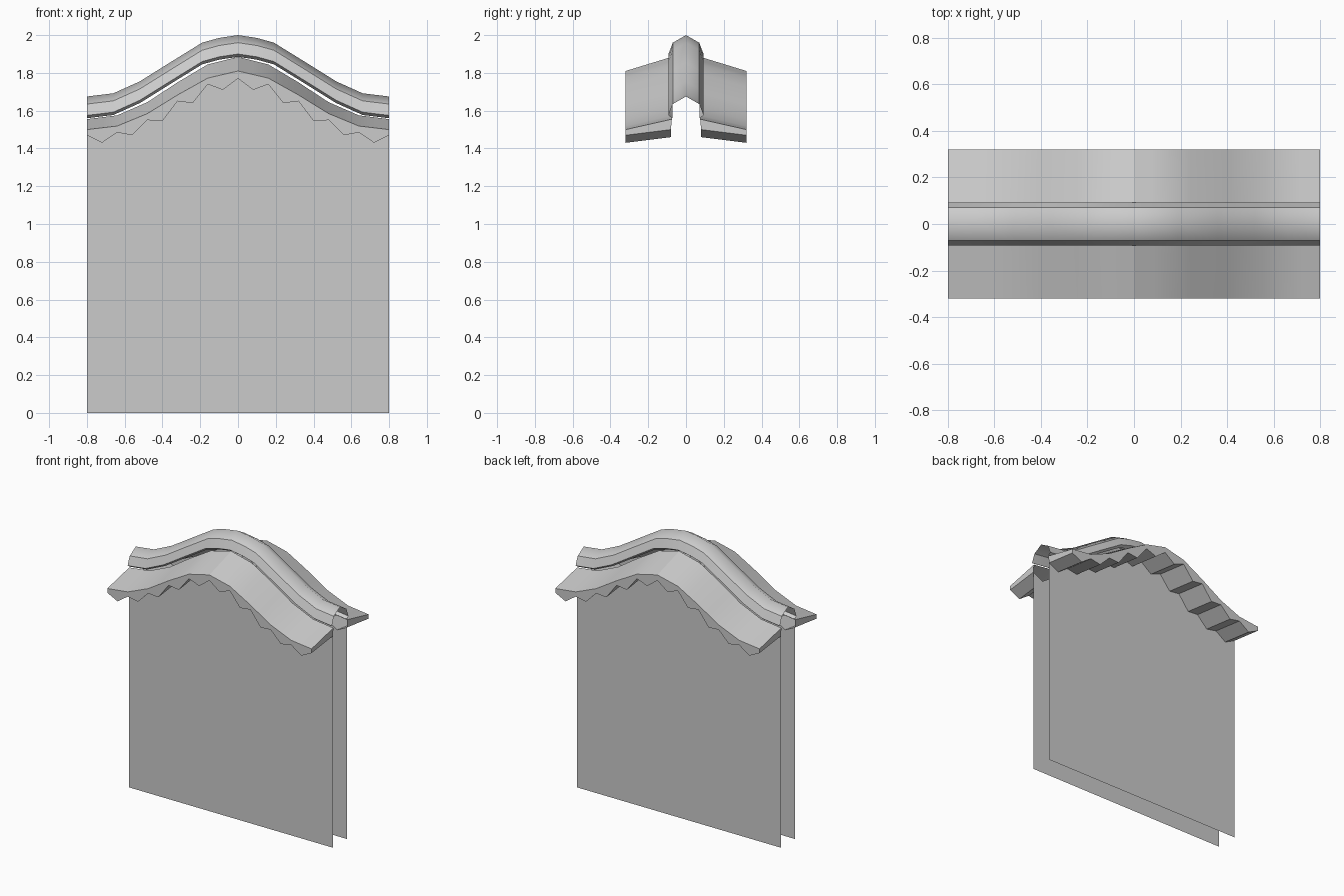
import bpy, bmesh
from math import radians

if "Cube" in bpy.data.objects:
    bpy.data.objects.remove(bpy.data.objects["Cube"])

RIDGE = [(0, 0), (.1, .015), (.19, .04), (.36, .145), (.52, .245), (.66, .308), (.8, .325)]
ROOF = [(0, 0), (.16, .04), (.32, .135), (.48, .24), (.64, .31), (.8, .33)]
# lower scalloped eave edge, every 0.08 outward from the centre
ZIGZAG = [1.77, 1.71, 1.74, 1.64, 1.65, 1.545, 1.55, 1.47, 1.485, 1.43, 1.47]


def drop(table, x):
    """How far the wavy roof line falls below its crest at x."""
    x = abs(x)
    for (a, da), (b, db) in zip(table, table[1:]):
        if x <= b + 1e-6:
            return da + (db - da) * (x - a) / (b - a)
    return table[-1][1]


def loft(name, sections, cap_ends=False, smooth=True):
    """Skin a list of cross-sections and mirror the result front to back."""
    bm = bmesh.new()
    rows = [[bm.verts.new(p) for p in s] for s in sections]
    for r, s in zip(rows, rows[1:]):
        for i in range(len(r) - 1):
            bm.faces.new((r[i], s[i], s[i + 1], r[i + 1]))
    if cap_ends:
        bm.faces.new(rows[0])
        bm.faces.new(rows[-1])
    bmesh.ops.recalc_face_normals(bm, faces=bm.faces)
    # face the sheet outwards (up or to the front)
    bm.normal_update()
    if sum(f.normal.z - f.normal.y for f in bm.faces) < 0 and not cap_ends:
        bmesh.ops.reverse_faces(bm, faces=bm.faces)
    mesh = bpy.data.meshes.new(name)
    bm.to_mesh(mesh)
    bm.free()
    ob = bpy.data.objects.new(name, mesh)
    bpy.context.collection.objects.link(ob)
    bpy.context.view_layer.objects.active = ob
    bpy.ops.object.select_all(action='DESELECT')
    ob.select_set(True)
    if smooth:
        bpy.ops.object.shade_smooth_by_angle(angle=radians(25))
    m = ob.modifiers.new("front_back", 'MIRROR')
    m.use_axis = (False, True, False)
    return ob


# rounded ridge cap with a small turned-in lip
ridge_profile = [(0, 2.0), (-.07, 1.96), (-.093, 1.9), (-.072, 1.885)]
xs = [-x for x, _ in RIDGE[:0:-1]] + [x for x, _ in RIDGE]
loft("ridge_cap", [[(x, y, z - drop(RIDGE, x)) for y, z in ridge_profile] for x in xs])

# tiled roof slopes: smooth top, fascia and corrugated underside
ks = range(-10, 11)
loft("roof_slope", [[
    (k * .08, -.075, 1.885 - drop(ROOF, k * .08)),
    (k * .08, -.32, 1.81 - .94 * drop(ROOF, k * .08)),
    (k * .08, -.32, ZIGZAG[abs(k)]),
    (k * .08, -.08, ZIGZAG[abs(k)] + .03)] for k in ks], cap_ends=True)

# flat wall faces reaching up to the underside of the roof
loft("wall", [[(k * .08, -.08, 0), (k * .08, -.08, ZIGZAG[abs(k)] + .03)] for k in ks],
     smooth=False)
